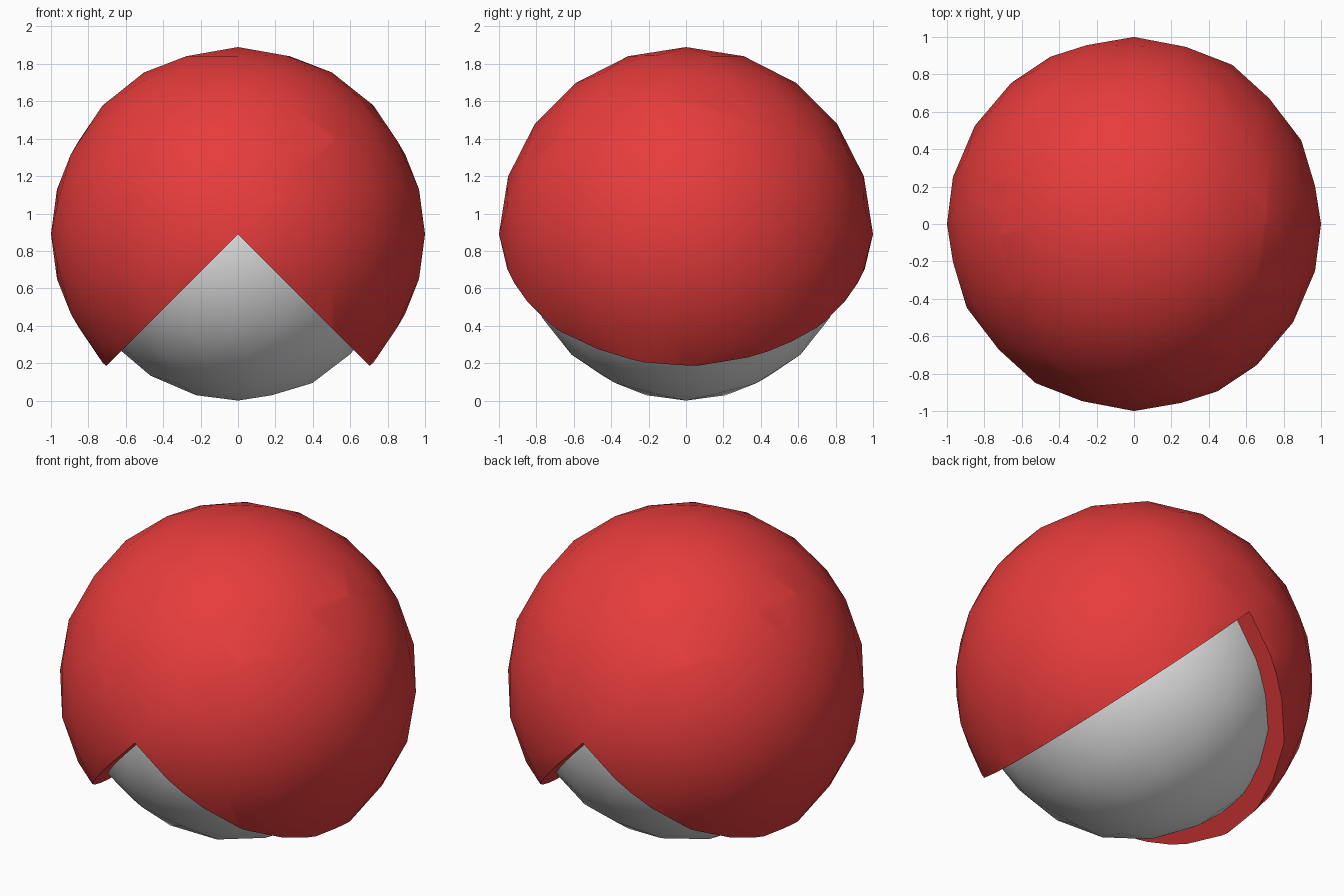
import bpy, bmesh, math
from mathutils import Matrix, Vector

if "Cube" in bpy.data.objects:
    bpy.data.objects.remove(bpy.data.objects["Cube"])

CENTRE = Vector((0, 0, 0.89))


def material(name, color):
    m = bpy.data.materials.new(name)
    m.diffuse_color = (*color, 1)
    m.use_nodes = True
    m.node_tree.nodes["Principled BSDF"].inputs["Base Color"].default_value = m.diffuse_color
    return m


def make_object(name, bm, mat):
    bmesh.ops.recalc_face_normals(bm, faces=bm.faces)
    mesh = bpy.data.meshes.new(name)
    bm.to_mesh(mesh)
    bm.free()
    mesh.materials.append(mat)
    ob = bpy.data.objects.new(name, mesh)
    ob.location = CENTRE
    bpy.context.collection.objects.link(ob)
    bpy.ops.object.select_all(action='DESELECT')
    ob.select_set(True)
    bpy.context.view_layer.objects.active = ob
    bpy.ops.object.shade_smooth_by_angle(angle=math.radians(40))
    return ob


# Inner grey ball
bm = bmesh.new()
bmesh.ops.create_icosphere(bm, subdivisions=3, radius=0.89)
make_object("inner_ball", bm, material("light grey", (0.8, 0.8, 0.8)))

# Outer red shell: ball with its pole along x, open in a quarter wedge below
bm = bmesh.new()
bmesh.ops.create_icosphere(bm, subdivisions=3, radius=1)
turn = Matrix(((0, 0, 1), (-1, 0, 0), (0, -1, 0))).to_4x4()
bmesh.ops.transform(bm, matrix=turn, verts=bm.verts)
for side in (-1, 1):
    bmesh.ops.bisect_plane(bm, geom=bm.verts[:] + bm.edges[:] + bm.faces[:], dist=1e-4,
                           plane_co=(0, 0, 0), plane_no=(side, 0, 1))
wedge = []
for f in bm.faces:
    c = f.calc_center_median()
    if c.z < -abs(c.x):
        wedge.append(f)
bmesh.ops.delete(bm, geom=wedge, context='FACES')

# Rim closing the gap between shell edge and inner ball
rim = bmesh.ops.extrude_edge_only(bm, edges=[e for e in bm.edges if e.is_boundary])
for v in rim["geom"]:
    if isinstance(v, bmesh.types.BMVert):
        v.co *= 0.87
make_object("outer_shell", bm, material("red", (0.8, 0.045, 0.045)))
